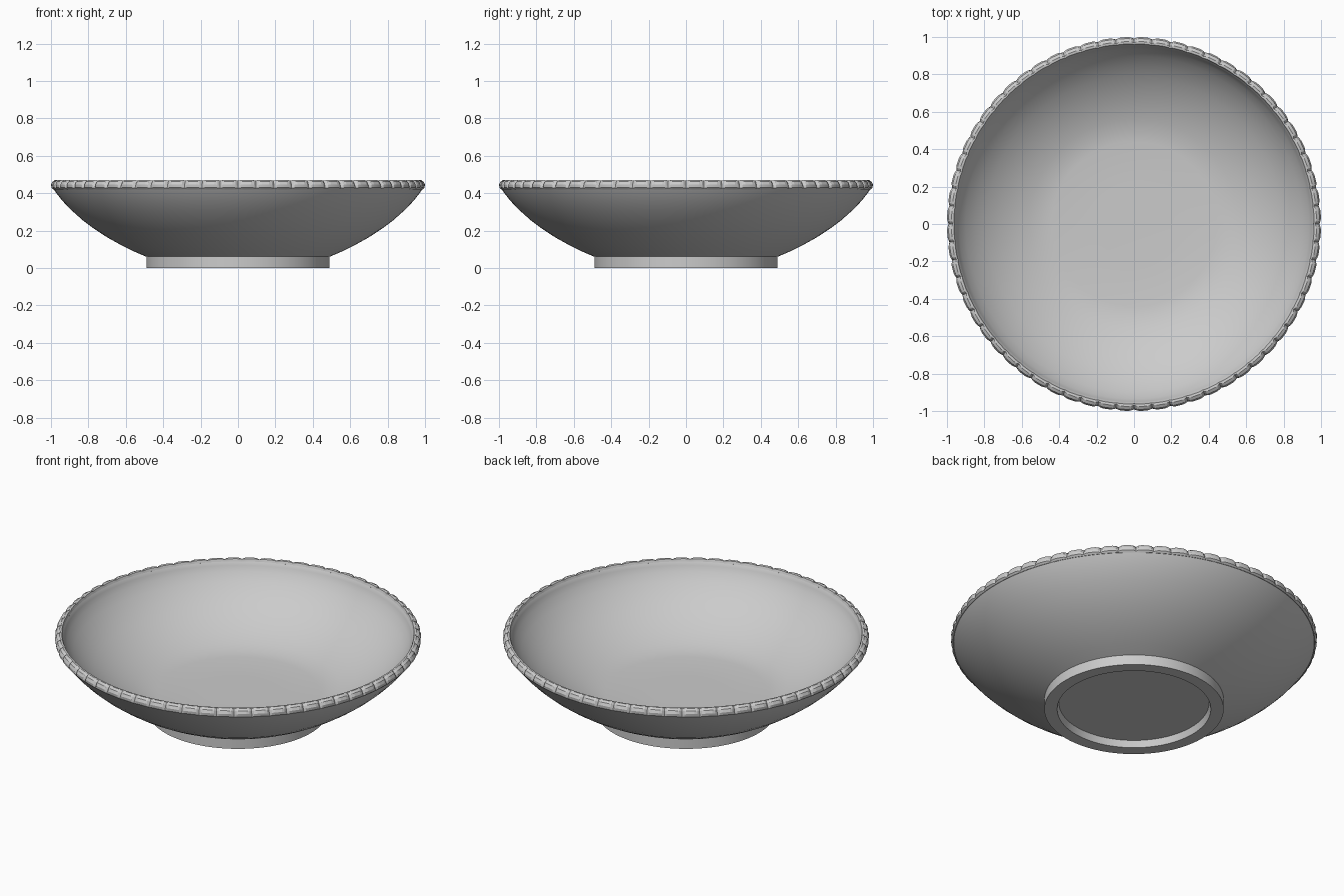
import bpy, bmesh
from math import sin, cos, tau, pi

if "Cube" in bpy.data.objects:
    bpy.data.objects.remove(bpy.data.objects["Cube"], do_unlink=True)

clay = bpy.data.materials.new("plain grey")
clay.use_nodes = True
GREY = (0.6, 0.6, 0.6, 1)
clay.diffuse_color = GREY
clay.node_tree.nodes["Principled BSDF"].inputs["Base Color"].default_value = GREY


def ring_mesh(name, rings, closed, angle):
    """Join rings of points into a skin; single-point rings become fan centres."""
    bm = bmesh.new()
    loops = [[bm.verts.new(p) for p in ring] for ring in rings]
    pairs = list(zip(loops, loops[1:]))
    if closed:
        pairs.append((loops[-1], loops[0]))
    for a, b in pairs:
        n = max(len(a), len(b))
        for i in range(n):
            j = (i + 1) % n
            corners = [a[i % len(a)], a[j % len(a)], b[j % len(b)], b[i % len(b)]]
            bm.faces.new(list(dict.fromkeys(corners)))
    bmesh.ops.recalc_face_normals(bm, faces=bm.faces)
    mesh = bpy.data.meshes.new(name)
    bm.to_mesh(mesh)
    bm.free()
    obj = bpy.data.objects.new(name, mesh)
    bpy.context.collection.objects.link(obj)
    mesh.materials.append(clay)
    bpy.ops.object.select_all(action='DESELECT')
    obj.select_set(True)
    bpy.context.view_layer.objects.active = obj
    bpy.ops.object.shade_smooth_by_angle(angle=angle)
    return obj


def circle(r, z, n=128):
    if r == 0:
        return [(0, 0, z)]
    return [(r * cos(tau * i / n), r * sin(tau * i / n), z) for i in range(n)]


# Bowl with foot ring: underside, foot, outer wall, lip, inner wall, floor
profile = [(0, .04), (.41, .04), (.42, 0), (.49, 0), (.49, .06),
           (.56, .09), (.63, .125), (.70, .164), (.77, .21), (.83, .255),
           (.89, .308), (.94, .36), (.975, .405), (.985, .42), (.98, .45),
           (.965, .463), (.957, .455), (.95, .435), (.935, .405), (.90, .36),
           (.85, .308), (.79, .26), (.72, .215), (.64, .174), (.56, .144),
           (.50, .128), (.44, .12), (.2, .118), (0, .118)]
ring_mesh("bowl", [circle(r, z) for r, z in profile], False, pi / 6)

# Beaded rim: a band whose section shrinks to a groove between beads
BEADS = 64
section = [(.957, .455), (.963, .469), (.976, .471), (.992, .463),
           (1.0, .447), (.998, .43), (.988, .42), (.97, .425)]
steps = [(0, 1), (.13, .3), (.3, 0), (.7, 0), (.87, .3)]
rim = []
for r, z in section:
    ring = []
    for b in range(BEADS):
        for t, groove in steps:
            a = tau * (b + t) / BEADS
            outward = max(0, min(1, (r - .957) / .03))
            high = max(0, min(1, (z - .42) / .02))
            rr = r - .013 * groove * outward * high
            zz = z - .009 * groove * outward * high
            ring.append((rr * cos(a), rr * sin(a), zz))
    rim.append(ring)
ring_mesh("beaded_rim", rim, True, pi / 12)
